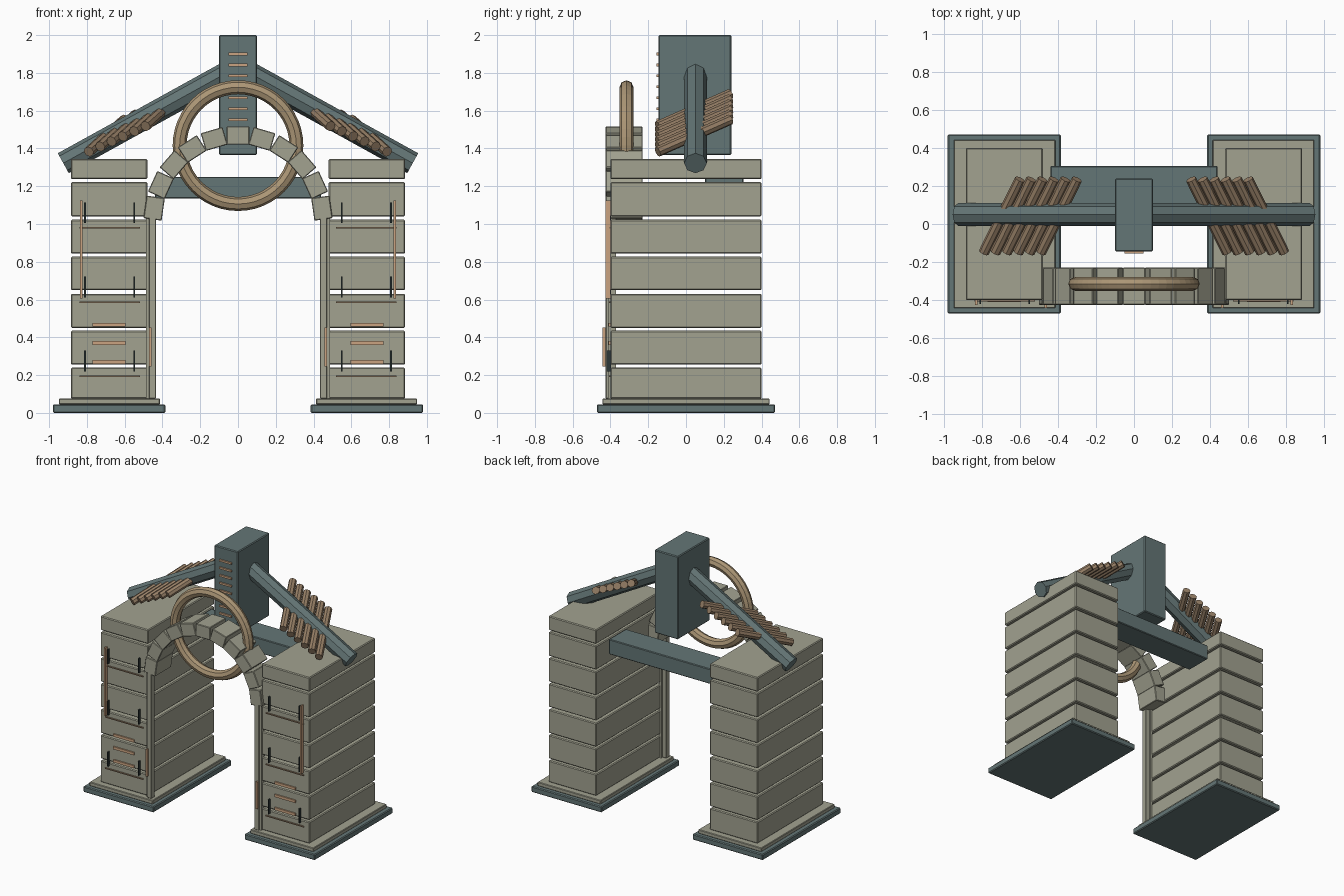
import bpy, bmesh, math
from mathutils import Vector, Matrix

if "Cube" in bpy.data.objects:
    bpy.data.objects.remove(bpy.data.objects["Cube"])


def mat(name, r, g, b):
    m = bpy.data.materials.new(name)
    m.diffuse_color = (r, g, b, 1)
    m.use_nodes = True
    m.node_tree.nodes["Principled BSDF"].inputs["Base Color"].default_value = m.diffuse_color
    return m


STONE = mat("stone", .36, .36, .28)
SLATE = mat("slate", .127, .18, .18)
BRONZE = mat("bronze", .41, .305, .18)
WOOD = mat("wood", .31, .215, .135)
COPPER = mat("copper", .60, .37, .22)
IRON = mat("dark_iron", .026, .038, .038)


def finish(name, bm, material):
    bmesh.ops.recalc_face_normals(bm, faces=bm.faces)
    me = bpy.data.meshes.new(name)
    bm.to_mesh(me)
    bm.free()
    me.materials.append(material)
    ob = bpy.data.objects.new(name, me)
    bpy.context.collection.objects.link(ob)
    return ob


def box(name, x, y, z, material, bevel=0.0, matrix=None):
    """Box from (min, max) pairs, optionally bevelled and placed by a matrix."""
    bm = bmesh.new()
    bmesh.ops.create_cube(bm, size=1)
    for v in bm.verts:
        v.co = [lo + (c + .5) * (hi - lo) for c, (lo, hi) in zip(v.co, (x, y, z))]
    if bevel:
        bmesh.ops.bevel(bm, geom=bm.edges[:], offset=bevel, segments=1, affect='EDGES')
    if matrix:
        bm.transform(matrix)
    return finish(name, bm, material)


def side_box(name, s, x, y, z, material, bevel=0.0):
    """Box given for the +x side, mirrored when s is -1."""
    return box(name, sorted((s * x[0], s * x[1])), y, z, material, bevel)


def rod(name, a, b, radius, material, sides=8):
    a, b = Vector(a), Vector(b)
    d = b - a
    bm = bmesh.new()
    bmesh.ops.create_cone(bm, cap_ends=True, segments=sides, radius1=radius,
                          radius2=radius, depth=d.length)
    bm.transform(Matrix.Translation((a + b) / 2) @ d.to_track_quat('Z', 'Y').to_matrix().to_4x4())
    return finish(name, bm, material)


COURSES = [(.075, .24), (.255, .435), (.45, .63), (.65, .827),
           (.843, 1.023), (1.04, 1.222), (1.237, 1.345)]

for s, side in ((-1, "left"), (1, "right")):
    # Stepped plinth and stacked stone courses
    side_box(side + "_plinth", s, (.385, .98), (-.472, .472), (0, .045), SLATE, .006)
    side_box(side + "_plinth_step", s, (.413, .948), (-.443, .443), (.045, .075), STONE, .004)
    for i, z in enumerate(COURSES):
        side_box(f"{side}_course_{i + 1}", s, (.48, .885), (-.4, .4), z, STONE, .006)

    # Door jamb with a narrow backing strip and copper inlay
    side_box(side + "_jamb", s, (.435, .472), (-.425, -.385), (.075, 1.06), STONE, .003)
    side_box(side + "_jamb_backing", s, (.468, .486), (-.412, -.37), (.075, 1.1), STONE)
    side_box(side + "_jamb_inlay", s, (.458, .472), (-.443, -.425), (.245, .452), COPPER)

    # Copper trim on the pillar front
    side_box(side + "_long_inlay", s, (.824, .836), (-.425, -.4), (.605, 1.125), COPPER)
    for i, z in enumerate((.27, .37, .467)):
        side_box(f"{side}_slot_{i + 1}", s, (.595, .77), (-.41, -.398), (z - .01, z + .01), COPPER)

    # Thin rails and iron pins
    for i, z in enumerate((.195, .587, .98)):
        side_box(f"{side}_rail_{i + 1}", s, (.52, .84), (-.408, -.398), (z - .004, z + .004), WOOD)
        for j, x in enumerate((.55, .81)):
            side_box(f"{side}_pin_{i + 1}_{j + 1}", s, (x - .004, x + .004),
                     (-.42, -.398), (z + .025, z + .135), IRON)

    # Sloping rafter and the logs lying across under it
    rod(side + "_rafter", (s * .925, .05, 1.322), (s * .02, .05, 1.822), .06, SLATE)
    for i in range(6):
        x, z = .79 - .06 * i, 1.383 + .027 * i
        rod(f"{side}_log_{i + 1}", (s * x, -.15, z), (s * (x - .19), .235, z + .17), .028, WOOD)

# Tie beam between the pillars
box("tie_beam", (-.44, .44), (.1, .305), (1.135, 1.25), SLATE, .005)

# Central post block with copper slots on its front
box("ridge_block", (-.1, .1), (-.145, .24), (1.365, 2.0), SLATE, .006)
for i in range(8):
    z = 1.9 - .058 * i
    box(f"ridge_slot_{i + 1}", (-.05, .05), (-.156, -.143), (z - .007, z + .007), COPPER)

# Arch of eleven straight-sided stones
for i in range(11):
    a = math.radians(-90 + (i + .5) * 180 / 11)
    m = Matrix.Translation((0, 0, 1.02)) @ Matrix.Rotation(a, 4, 'Y')
    box(f"arch_stone_{i + 1}", (-.06, .06), (-.425, -.23), (.4, .497), STONE, .004, m)

# Faceted bronze ring: octagon section swept around the y axis
bm = bmesh.new()
N, K, R, r = 48, 8, .309, .037
rings = []
for i in range(N):
    t = 2 * math.pi * i / N
    row = []
    for k in range(K):
        p = 2 * math.pi * k / K
        d = R + r * math.cos(p)
        row.append(bm.verts.new((d * math.cos(t), -.315 + r * math.sin(p), 1.415 + d * math.sin(t))))
    rings.append(row)
for i in range(N):
    a, b = rings[i], rings[(i + 1) % N]
    for k in range(K):
        bm.faces.new((a[k], a[(k + 1) % K], b[(k + 1) % K], b[k]))
finish("ring", bm, BRONZE)
